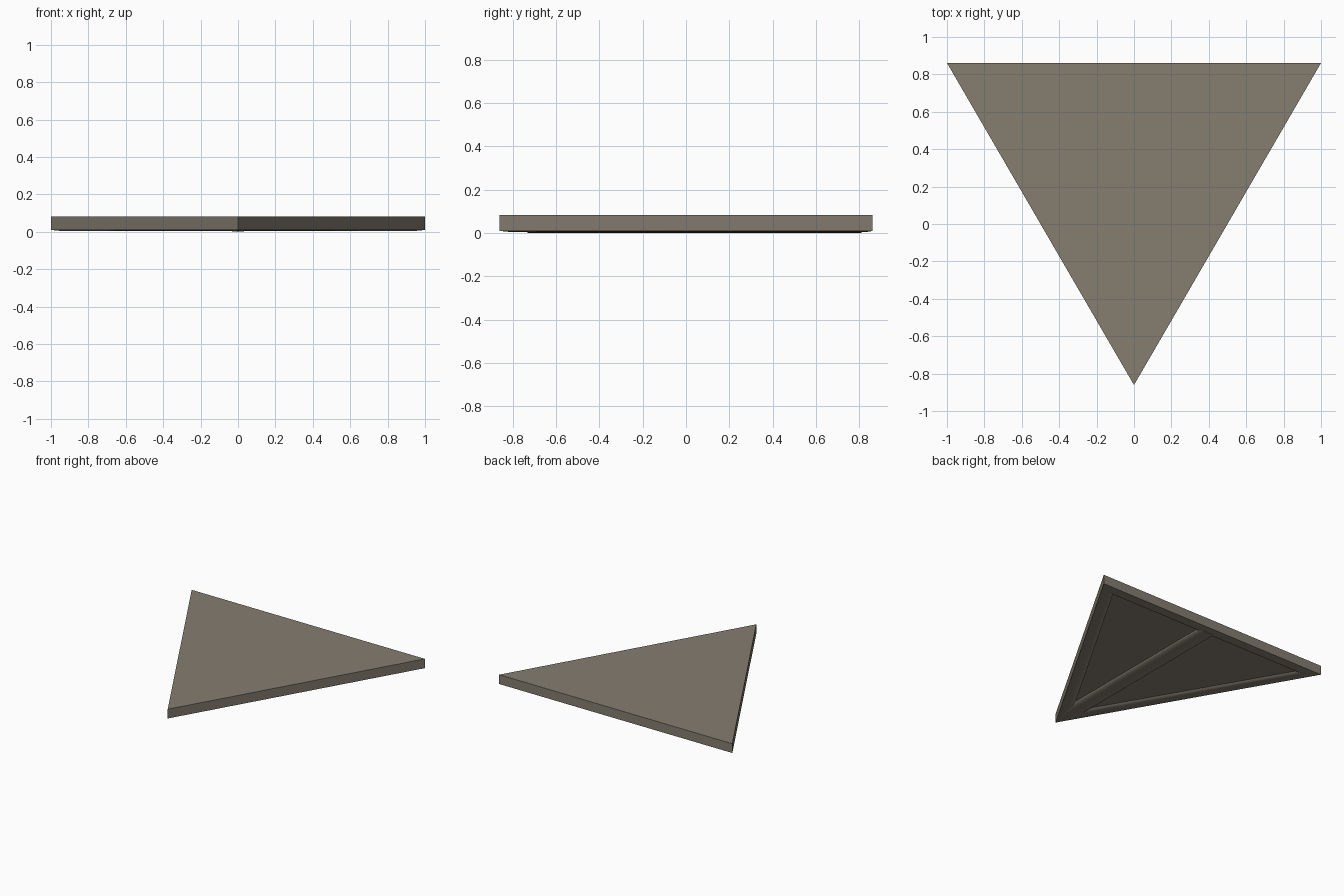
import bpy, bmesh, math

if "Cube" in bpy.data.objects:
    bpy.data.objects.remove(bpy.data.objects["Cube"])

stone = bpy.data.materials.new("warm grey stone")
stone.diffuse_color = (0.232, 0.205, 0.163, 1)
stone.use_nodes = True
stone.node_tree.nodes["Principled BSDF"].inputs["Base Color"].default_value = stone.diffuse_color

HALF_W, HALF_D, TOP, CEIL = 1.0, 0.861, 0.082, 0.022


def inset_triangle(d, z):
    """Corners of the tile outline moved inward by d, at height z."""
    s = math.sqrt(3)
    return [(-HALF_W + s * d, HALF_D - d, z),
            (HALF_W - s * d, HALF_D - d, z),
            (0, -HALF_D + 2 * d, z)]


def make_object(name, bm):
    bmesh.ops.recalc_face_normals(bm, faces=bm.faces)
    me = bpy.data.meshes.new(name)
    bm.to_mesh(me)
    bm.free()
    me.materials.append(stone)
    ob = bpy.data.objects.new(name, me)
    bpy.context.collection.objects.link(ob)
    bpy.ops.object.select_all(action='DESELECT')
    bpy.context.view_layer.objects.active = ob
    ob.select_set(True)
    bpy.ops.object.shade_smooth_by_angle(angle=math.radians(30))
    return ob


def loft(name, sections):
    """Skin a list of matching closed loops and cap both ends."""
    bm = bmesh.new()
    rings = [[bm.verts.new(p) for p in sec] for sec in sections]
    n = len(rings[0])
    for a, b in zip(rings, rings[1:]):
        for i in range(n):
            j = (i + 1) % n
            bm.faces.new((a[i], a[j], b[j], b[i]))
    bm.faces.new(rings[0])
    bm.faces.new(rings[-1])
    return make_object(name, bm)


# Triangular slab: flat top, vertical sides, softly rounded rim and
# shallow recessed underside
profile = [(0, TOP), (0, 0.010), (0.018, 0.006), (0.04, 0.004),
           (0.06, 0.006), (0.078, 0.012), (0.09, CEIL)]
loft("floor_slab", [inset_triangle(d, z) for d, z in profile])

# Wide rounded stiffening beam under the middle, from the tip to the back rim
arc = [math.pi * i / 12 for i in range(13)]
section = [(0.072 * math.cos(a), 0.025 * (1 - math.sin(a))) for a in arc]
loft("centre_beam", [[(x, y, z) for x, z in section] for y in (-0.73, 0.81)])
